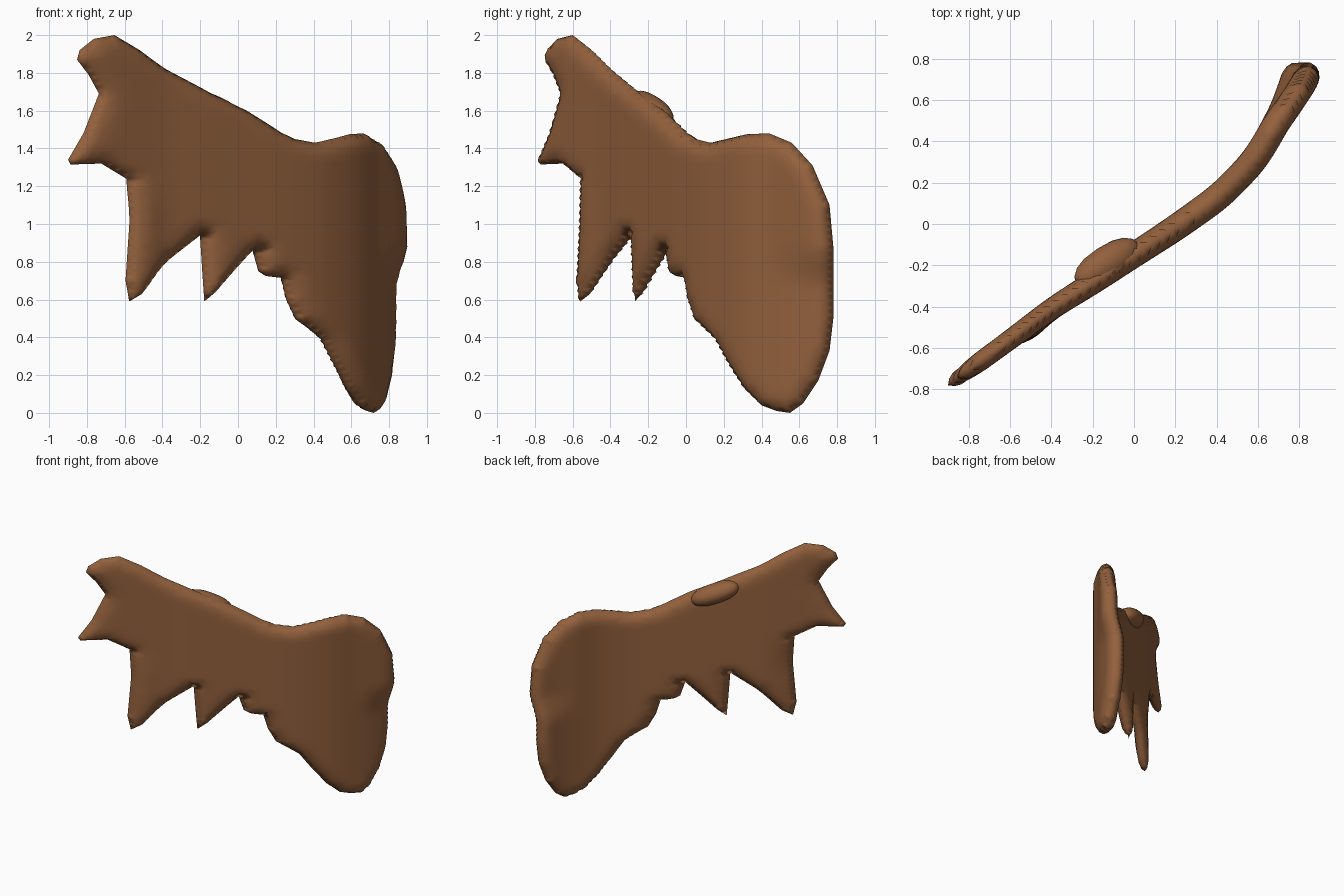
import bpy, bmesh, math
from mathutils import Vector
from mathutils.geometry import delaunay_2d_cdt, intersect_point_line

if "Cube" in bpy.data.objects:
    bpy.data.objects.remove(bpy.data.objects["Cube"])

# silhouette of the palm and its points (y, z)
OUTLINE = [(-.60, 2.0), (-.68, 1.98), (-.735, 1.92), (-.745, 1.87), (-.70, 1.79), (-.66, 1.69),
           (-.72, 1.48), (-.78, 1.34), (-.77, 1.315), (-.65, 1.32), (-.555, 1.24), (-.56, 1.0),
           (-.575, .70), (-.56, .59), (-.51, .63), (-.39, .81), (-.285, .94), (-.275, .7),
           (-.27, .59), (-.23, .64), (-.16, .76), (-.10, .86), (-.08, .75), (-.055, .725),
           (0, .715), (.02, .6), (.055, .495), (.16, .39), (.23, .26), (.31, .13), (.40, .04),
           (.48, .01), (.55, 0), (.62, .05), (.70, .17), (.76, .33), (.78, .5), (.78, .88),
           (.76, 1.1), (.67, 1.31), (.56, 1.43), (.44, 1.48), (.32, 1.475), (.13, 1.43),
           (.05, 1.45), (0, 1.485), (-.12, 1.6), (-.25, 1.695), (-.40, 1.82), (-.5, 1.92)]
# plan curve (y, x)
CURVE = [(-.9, -1.06), (-.78, -.90), (-.56, -.60), (-.41, -.40), (-.285, -.2), (-.15, 0), (-.02, .2),
         (.13, .41), (.22, .5), (.30, .575), (.40, .64), (.55, .72), (.70, .775), (.80, .80), (.95, .84)]


def lerp_curve(y):
    for (a, xa), (b, xb) in zip(CURVE, CURVE[1:]):
        if y <= b:
            return xa + (xb - xa) * (y - a) / (b - a)
    return CURVE[-1][1]


def smooth(a, b, v):
    t = min(1, max(0, (v - a) / (b - a)))
    return t * t * (3 - 2 * t)


def plan_x(y):
    return sum(lerp_curve(y + k * .02) for k in range(-2, 3)) / 5


def edge_distance(p):
    best = 9
    for a, b in zip(ring, ring[1:] + ring[:1]):
        q, t = intersect_point_line(p, a, b)
        q = a.lerp(b, min(1, max(0, t)))
        best = min(best, (p - q.to_2d()).length)
    return best


def inside(p):
    hit = False
    for a, b in zip(ring, ring[1:] + ring[:1]):
        if (a.y > p.y) != (b.y > p.y) and p.x < a.x + (b.x - a.x) * (p.y - a.y) / (b.y - a.y):
            hit = not hit
    return hit


def surface_point(p, d, side):
    y, z = p
    slope = (plan_x(y + .03) - plan_x(y - .03)) / .06
    n = Vector((1, -slope, 0)).normalized()
    half = .047 + .018 * smooth(-.7, .1, y)
    h = half * math.sqrt(max(0, 1 - (1 - min(1, d / .085)) ** 2))
    x = plan_x(y)
    x += .06 * smooth(.45, .75, y) * smooth(.65, .9, z)           # upper rim swells forward
    x += .025 * smooth(-.40, -.52, y) * smooth(1.3, 1.0, z) if y < -.4 else 0
    return Vector((x, y, z)) + n * h * side


ring = [Vector(p) for p in OUTLINE]
# sample the border, rounded-edge rings and interior grid
border, inner = [], []
for a, b in zip(ring, ring[1:] + ring[:1]):
    steps = max(1, round((b - a).length / .04))
    nrm = Vector((-(b - a).y, (b - a).x)).normalized()
    for k in range(steps):
        border.append(a.lerp(b, k / steps))
        for off in (.01, .03):
            q = a.lerp(b, (k + .5) / steps) + nrm * off
            if inside(q) and edge_distance(q) > off * .8:
                inner.append(q)
for i in range(-20, 21):
    for j in range(51):
        q = Vector((i * .04 + (j % 2) * .02, j * .04))
        if inside(q) and edge_distance(q) > .045:
            inner.append(q)
n = len(border)
verts, _, faces, *_ = delaunay_2d_cdt(border + inner, [(i, (i + 1) % n) for i in range(n)], [], 1, 1e-5)

# antler palm: two skins sharing the border
bm = bmesh.new()
front, back = [], []
for v in verts:
    d = edge_distance(v)
    d = 0 if d < 1e-4 else d
    f = bm.verts.new(surface_point(v, d, 1))
    front.append(f)
    back.append(f if d == 0 else bm.verts.new(surface_point(v, d, -1)))
for tri in faces:
    for skin, order in ((front, tri), (back, tri[::-1])):
        vs = [skin[i] for i in order]
        if bm.faces.get(vs) is None:
            bm.faces.new(vs)
bmesh.ops.delete(bm, geom=[v for v in bm.verts if not v.link_faces], context='VERTS')
bmesh.ops.recalc_face_normals(bm, faces=bm.faces)

brown = bpy.data.materials.new("antler brown")
brown.diffuse_color = (.29, .118, .046, 1)
brown.use_nodes = True
brown.node_tree.nodes["Principled BSDF"].inputs["Base Color"].default_value = brown.diffuse_color


def add_object(name, bm):
    me = bpy.data.meshes.new(name)
    bm.to_mesh(me)
    bm.free()
    me.materials.append(brown)
    me.polygons.foreach_set("use_smooth", [True] * len(me.polygons))
    ob = bpy.data.objects.new(name, me)
    bpy.context.collection.objects.link(ob)
    return ob


add_object("antler_palm", bm)

# short stump lying against the back of the upper edge
bm = bmesh.new()
bmesh.ops.create_uvsphere(bm, u_segments=16, v_segments=10, radius=1)
along = Vector((-.2, -.13, .09)).normalized()
out = Vector((-.55, .83, 0)).normalized()
up = along.cross(out).normalized()
up = up if up.z > 0 else -up
for v in bm.verts:
    c = v.co.copy()
    blunt = math.copysign(abs(c.x) ** .8, c.x)
    v.co = Vector((-.13, -.19, 1.605)) + along * blunt * .19 + out * c.y * .085 + up * c.z * .075
bmesh.ops.recalc_face_normals(bm, faces=bm.faces)
add_object("back_stump", bm)
